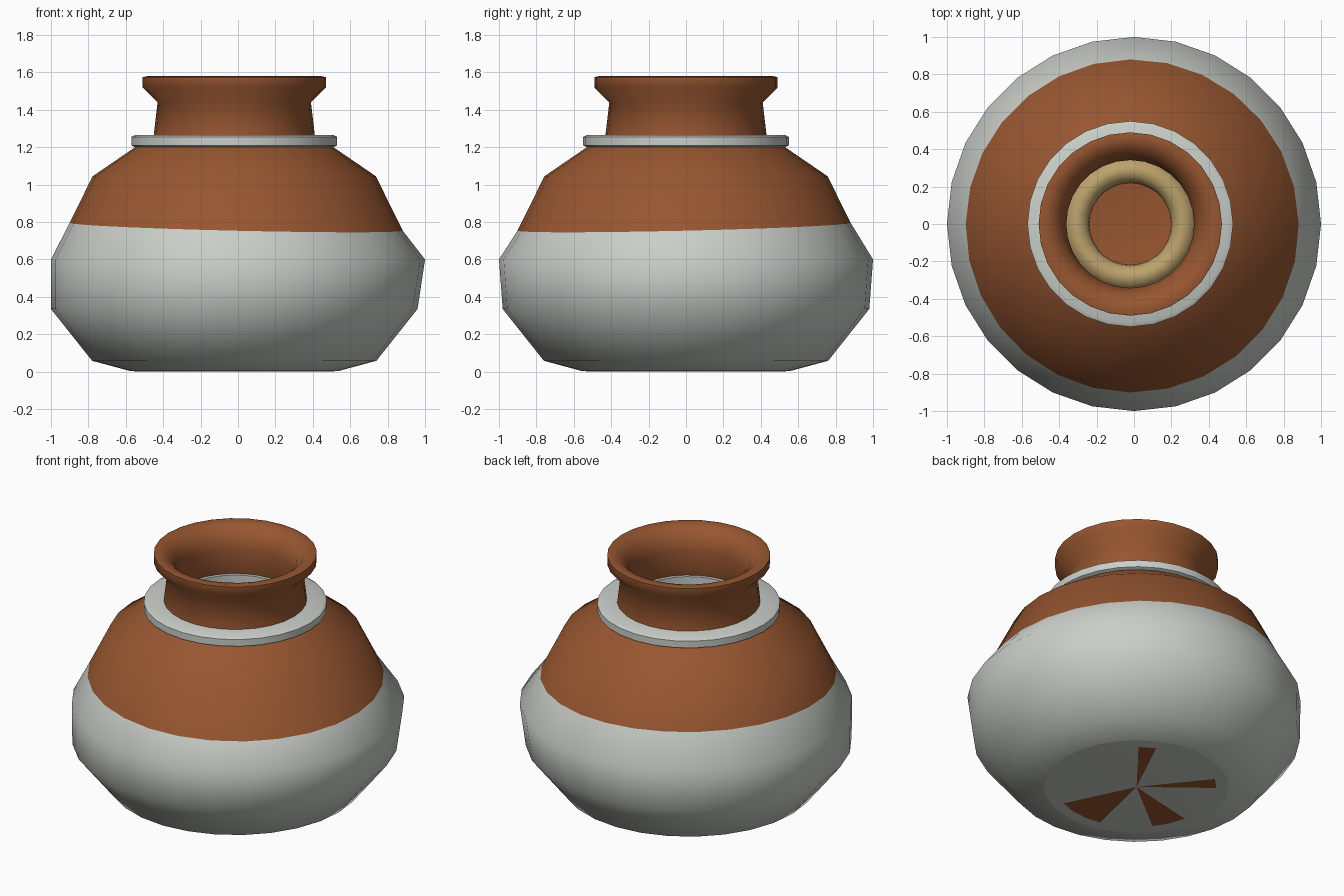
import bpy, bmesh, math

cube = bpy.data.objects.get("Cube")
if cube:
    bpy.data.objects.remove(cube, do_unlink=True)

SIDES = 28
AXIS_X = -0.02


def material(name, rgb):
    m = bpy.data.materials.new(name)
    m.use_nodes = True
    m.diffuse_color = (*rgb, 1)
    bsdf = next(n for n in m.node_tree.nodes if n.type == 'BSDF_PRINCIPLED')
    bsdf.inputs["Base Color"].default_value = (*rgb, 1)
    return m


clay = material("terracotta", (0.31, 0.093, 0.030))
glaze = material("pale_grey_glaze", (0.59, 0.62, 0.58))
tan = material("tan", (0.50, 0.36, 0.15))


def lathe(name, profile, mats, paint=None, shape=None, closed=False, angle=180):
    """Spin (radius, height) points around the axis; paint(band, side) picks a material."""
    bm = bmesh.new()
    rings = []
    for r, z in profile:
        if r == 0:
            rings.append([bm.verts.new((AXIS_X, 0, z))] * SIDES)
            continue
        ring = []
        for i in range(SIDES):
            a = math.tau * i / SIDES
            rr, zz, cx = shape(r, z, a) if shape else (r, z, AXIS_X)
            ring.append(bm.verts.new((cx + rr * math.cos(a), rr * math.sin(a), zz)))
        rings.append(ring)
    if closed:
        rings.append(rings[0])
    for band, (low, high) in enumerate(zip(rings, rings[1:])):
        for i in range(SIDES):
            j = (i + 1) % SIDES
            corners = dict.fromkeys((low[i], low[j], high[j], high[i]))
            face = bm.faces.new(list(corners))
            if paint:
                face.material_index = paint(band, i)
    me = bpy.data.meshes.new(name)
    bm.to_mesh(me)
    bm.free()
    for m in mats:
        me.materials.append(m)
    ob = bpy.data.objects.new(name, me)
    bpy.context.collection.objects.link(ob)
    bpy.ops.object.select_all(action='DESELECT')
    ob.select_set(True)
    bpy.context.view_layer.objects.active = ob
    bpy.ops.object.shade_smooth_by_angle(angle=math.radians(angle))
    return ob


# Body: glazed below a tilted dip line, bare clay above
BELLY, DIP = 0.6, 0.75


def body_shape(r, z, a):
    if z == DIP:
        z = 0.745 + 0.03 * (1 + math.cos(a - math.radians(135)))
        r = 0.905 - 0.49 * (z - 0.745)
    return r, z, (0 if z == BELLY else AXIS_X)


lathe("body", [(0.555, 0.003), (0.76, 0.058), (0.98, 0.335), (1.0, BELLY), (0.9, DIP),
               (0.757, 1.045), (0.53, 1.2)],
      [glaze, clay], lambda band, side: int(band >= 4), body_shape)

# Underside: glazed disc with bare clay patches
BARE = {4, 10, 15, 16, 20, 21, 22}
lathe("underside", [(0, 0), (0.48, 0), (0.555, 0.003)], [glaze, clay],
      lambda band, side: int(band == 0 and side in BARE)).data.flip_normals()

# Neck: flared outside, rolled lip, inner wall
lathe("neck", [(0.435, 1.2), (0.43, 1.27), (0.41, 1.44), (0.49, 1.52), (0.49, 1.575),
               (0.465, 1.58), (0.42, 1.57), (0.37, 1.52), (0.342, 1.44), (0.365, 1.27),
               (0.39, 1.18)], [clay], angle=60)

# Collar around the foot of the neck
lathe("collar", [(0.345, 1.2), (0.53, 1.2), (0.55, 1.21), (0.55, 1.255), (0.53, 1.266),
                 (0.345, 1.266)], [glaze], closed=True, angle=50)

# Inner wall and floor
lathe("interior", [(0.39, 1.18), (0.52, 1.16), (0.71, 1.0), (0.92, BELLY), (0.9, 0.35),
                   (0.7, 0.1), (0.5, 0.015), (0, 0.015)], [clay], angle=60)

# Low raised ring lying on the floor
lathe("floor_ring", [(0.36, 0.016), (0.35, 0.05), (0.31, 0.09), (0.265, 0.09),
                     (0.225, 0.05), (0.22, 0.016)], [tan])
